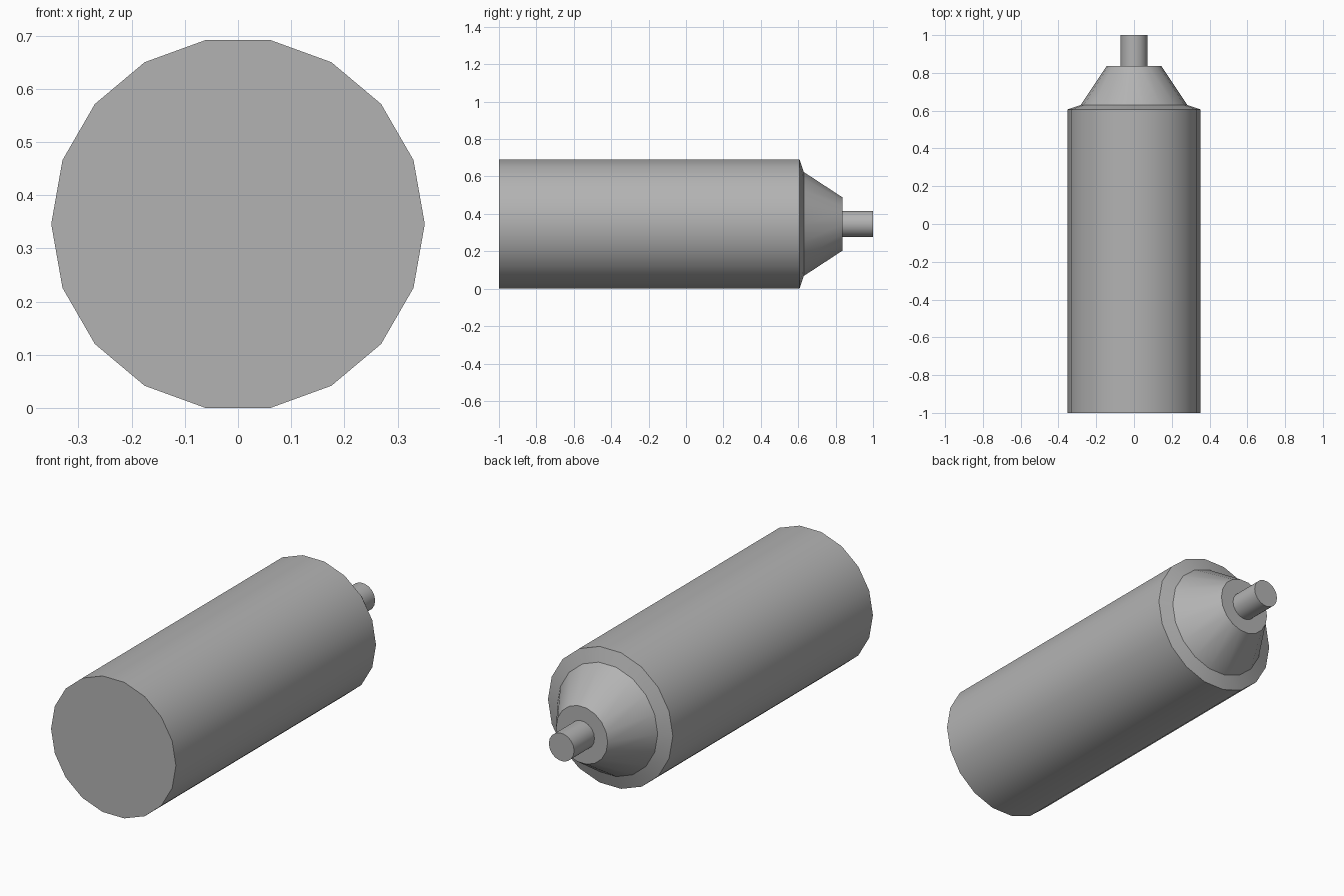
import bpy, bmesh
from math import cos, sin, tau, radians

if "Cube" in bpy.data.objects:
    bpy.data.objects.remove(bpy.data.objects["Cube"])

SIDES = 18
AXIS_Z = 0.346

dark_grey = bpy.data.materials.new("dark_grey")
dark_grey.diffuse_color = (0.45, 0.45, 0.45, 1)
dark_grey.use_nodes = True
dark_grey.node_tree.nodes["Principled BSDF"].inputs["Base Color"].default_value = dark_grey.diffuse_color


def lathe(name, profile):
    """Revolve (y, radius) points around the y axis, capping both ends."""
    bm = bmesh.new()
    rings = [[bm.verts.new((r * cos(tau * i / SIDES), y, AXIS_Z + r * sin(tau * i / SIDES)))
              for i in range(SIDES)] for y, r in profile]
    for a, b in zip(rings, rings[1:]):
        for i in range(SIDES):
            j = (i + 1) % SIDES
            bm.faces.new((a[i], a[j], b[j], b[i]))
    bm.faces.new(rings[0])
    bm.faces.new(rings[-1])
    bmesh.ops.recalc_face_normals(bm, faces=bm.faces)
    mesh = bpy.data.meshes.new(name)
    bm.to_mesh(mesh)
    bm.free()
    mesh.materials.append(dark_grey)
    obj = bpy.data.objects.new(name, mesh)
    bpy.context.collection.objects.link(obj)
    bpy.ops.object.select_all(action='DESELECT')
    obj.select_set(True)
    bpy.context.view_layer.objects.active = obj
    bpy.ops.object.shade_smooth_by_angle(angle=radians(30))


# Closed can: cylinder wall, bevelled rim, conical shoulder, stepped nozzle
lathe("spray_can", [
    (-1.0, 0.351), (0.607, 0.351),
    (0.63, 0.282), (0.836, 0.145),
    (0.836, 0.071), (1.0, 0.071),
])
